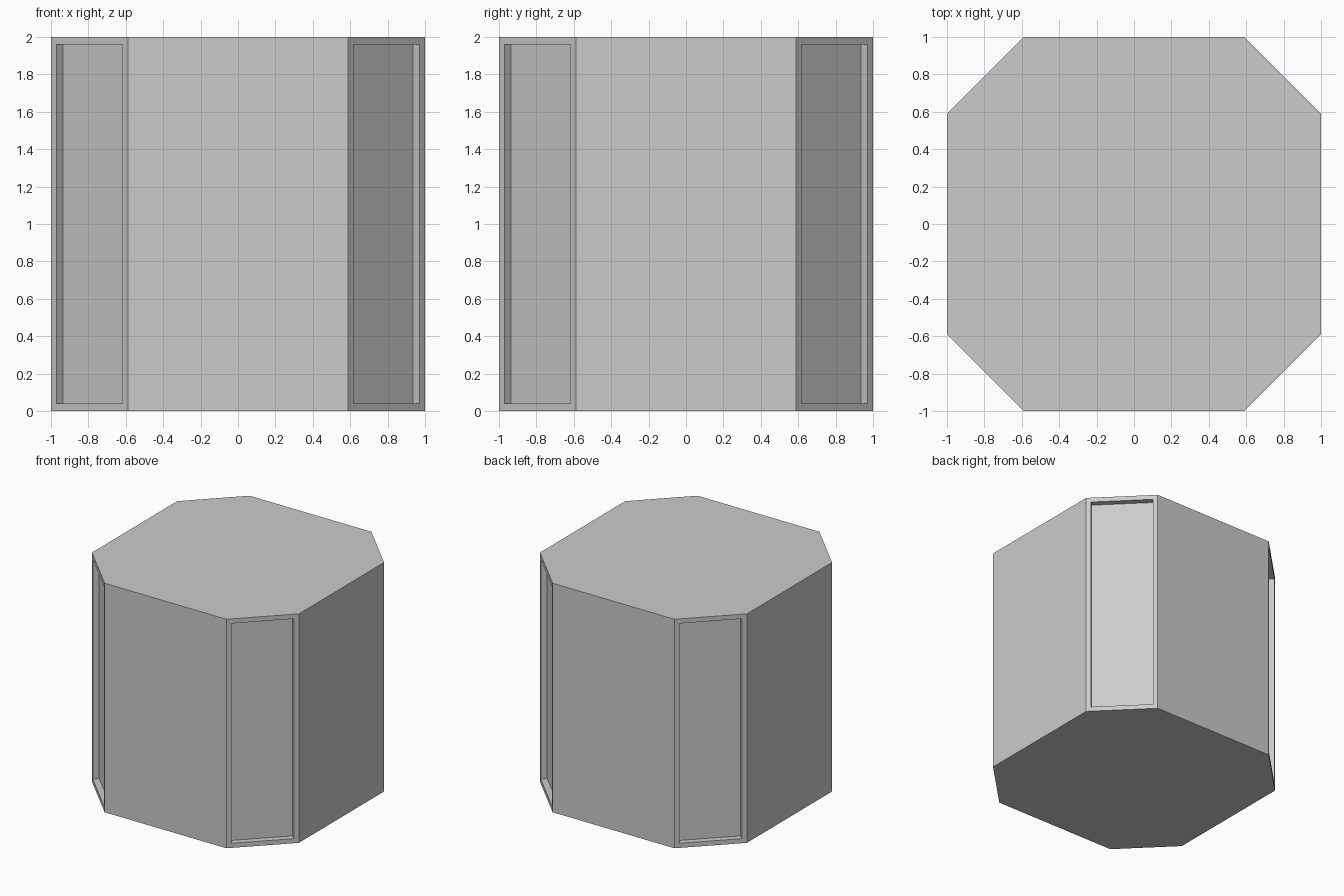
import bpy, bmesh

if "Cube" in bpy.data.objects:
    bpy.data.objects.remove(bpy.data.objects["Cube"])

HALF, CUT, HEIGHT = 1.0, 0.588, 2.0
FRAME, DEPTH = 0.057, 0.052

# Square block with chamfered vertical corners
outline = [(CUT, -HALF), (HALF, -CUT), (HALF, CUT), (CUT, HALF),
           (-CUT, HALF), (-HALF, CUT), (-HALF, -CUT), (-CUT, -HALF)]
bm = bmesh.new()
base = bm.faces.new([bm.verts.new((x, y, 0)) for x, y in outline])
top = bmesh.ops.extrude_face_region(bm, geom=[base])["geom"]
bmesh.ops.translate(bm, vec=(0, 0, HEIGHT),
                    verts=[v for v in top if isinstance(v, bmesh.types.BMVert)])
bm.normal_update()
if not any(f.normal.z < -0.9 for f in bm.faces):
    bm.faces.new([v for v in bm.verts if v.co.z < 0.01])
bmesh.ops.recalc_face_normals(bm, faces=bm.faces[:])
bm.normal_update()

# Recessed panel in each chamfered corner
corners = [f for f in bm.faces if abs(f.normal.x) > 0.3 and abs(f.normal.y) > 0.3]
for face in corners:
    bmesh.ops.inset_individual(bm, faces=[face], thickness=FRAME)
    walls = bmesh.ops.extrude_discrete_faces(bm, faces=[face])["faces"]
    for panel in walls:
        panel.normal_update()
        bmesh.ops.translate(bm, vec=-panel.normal * DEPTH, verts=panel.verts[:])

bmesh.ops.recalc_face_normals(bm, faces=bm.faces[:])
mesh = bpy.data.meshes.new("chamfered_block")
bm.to_mesh(mesh)
bm.free()
block = bpy.data.objects.new("chamfered_block", mesh)
bpy.context.collection.objects.link(block)
